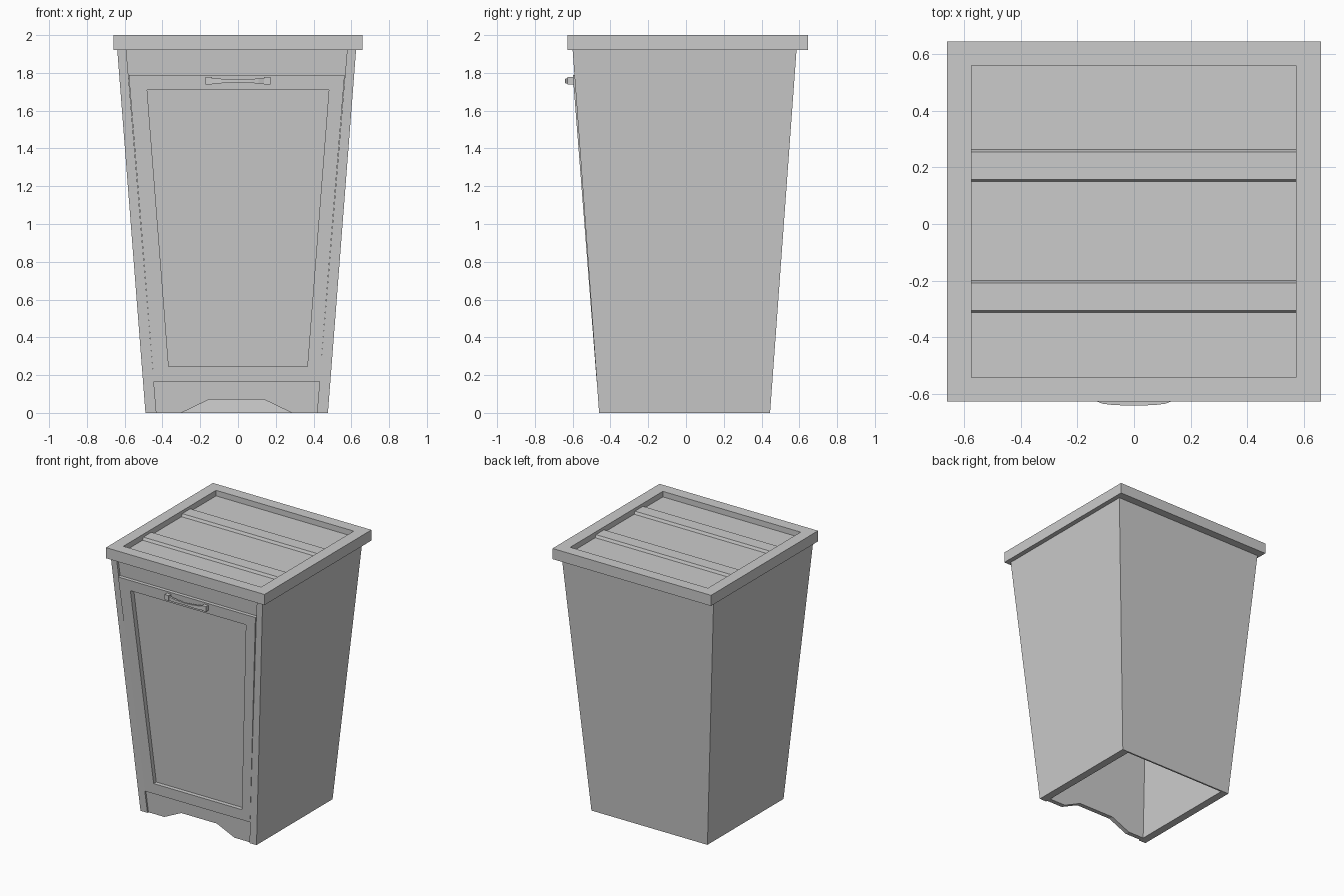
import bpy, bmesh

cube = bpy.data.objects.get("Cube")
if cube:
    bpy.data.objects.remove(cube, do_unlink=True)

grey = bpy.data.materials.new("light grey")
grey.use_nodes = True
colour = (0.6, 0.6, 0.6, 1)
grey.diffuse_color = colour
grey.node_tree.nodes["Principled BSDF"].inputs["Base Color"].default_value = colour

TOP = 1.92     # top of the tapered body
CX = -0.007    # sideways centre of the body


def front(z):
    return -0.46 - 0.14 * z / TOP


def finish(name, bm):
    bmesh.ops.recalc_face_normals(bm, faces=bm.faces)
    mesh = bpy.data.meshes.new(name)
    bm.to_mesh(mesh)
    bm.free()
    mesh.materials.append(grey)
    obj = bpy.data.objects.new(name, mesh)
    bpy.context.collection.objects.link(obj)


def loft(name, *loops, ring=False):
    """Skin between matching loops; cap both ends, or close into a ring."""
    bm = bmesh.new()
    rows = [[bm.verts.new(p) for p in loop] for loop in loops]
    n = len(rows[0])
    pairs = list(zip(rows, rows[1:]))
    if ring:
        pairs.append((rows[-1], rows[0]))
    for a, b in pairs:
        for i in range(n):
            j = (i + 1) % n
            bm.faces.new((a[i], a[j], b[j], b[i]))
    if not ring:
        bm.faces.new(rows[0])
        bm.faces.new(rows[-1])
    finish(name, bm)


def rect(x0, x1, y0, y1, z):
    return [(x0, y0, z), (x1, y0, z), (x1, y1, z), (x0, y1, z)]


def box(name, x0, x1, y0, y1, z0, z1):
    loft(name, rect(x0, x1, y0, y1, z0), rect(x0, x1, y0, y1, z1))


def on_front(outline, out, lean=0):
    """Place an x-z outline on the sloping front, moved outward."""
    return [(x, front(z) - out - lean * z, z) for x, z in outline]


def trapezoid(w0, z0, w1, z1, cx=CX):
    return [(cx - w0, z0), (cx + w0, z0), (cx + w1, z1), (cx - w1, z1)]


def inner(z):
    return 0.425 + 0.083 * z


# Tapered side walls and thin back
for side, name in ((-1, "right_wall"), (1, "left_wall")):
    loft(name, *[rect(CX + side * inner(z), CX + side * w, front(z), back, z)
                 for z, w, back in ((0, 0.483, 0.445), (TOP, 0.632, 0.585))])
loft("back_wall", rect(CX - 0.43, CX + 0.43, 0.433, 0.445, 0),
     rect(CX - 0.59, CX + 0.59, 0.573, 0.585, TOP))

# Top rail and kick board with a shaped cutout
rail = trapezoid(inner(1.77), 1.77, inner(TOP), TOP)
loft("top_rail", on_front(rail, -0.05), on_front(rail, -0.018))
w0, w1 = inner(0), inner(0.165)
kick = [(CX - w0, 0), (-0.3, 0), (-0.155, 0.07), (0.14, 0.07), (0.285, 0),
        (CX + w0, 0), (CX + w1, 0.165), (CX - w1, 0.165)]
loft("kick_board", on_front(kick, -0.045), on_front(kick, -0.012))

# Door frame with recessed panel
edge = trapezoid(inner(0.165), 0.165, inner(1.79) - 0.002, 1.79)
hole = trapezoid(0.367, 0.245, 0.481, 1.71, 0)
loft("door_frame", on_front(edge, -0.045), on_front(edge, 0, 0.005),
     on_front(hole, 0, 0.005), on_front(hole, -0.045), ring=True)
loft("door_panel", on_front(hole, -0.045), on_front(hole, -0.03))

# Bowed handle on two end blocks
for side, name in ((-1, "handle_right_block"), (1, "handle_left_block")):
    x = side * 0.155
    box(name, x - 0.017, x + 0.017, -0.627, -0.59, 1.738, 1.777)
sections = []
for i in range(9):
    t = i / 4 - 1
    y = -0.641 + 0.018 * t ** 4
    h = 0.007 + 0.008 * abs(t)
    sections.append([(0.145 * t, y + dy, 1.757 + dz) for dy, dz in
                     ((0, -h), (0.014, -h), (0.014, h), (0, h))])
loft("handle_bar", *sections)

# Lid rim, panel and raised battens
outer = (-0.66, 0.66, -0.628, 0.645)
inside = (-0.575, 0.572, -0.542, 0.56)
loft("lid_rim", rect(*outer, TOP), rect(*outer, 2), rect(*inside, 2),
     rect(*inside, TOP), ring=True)
box("lid_panel", *inside, TOP, 1.958)
for y, name in ((0.205, "back_batten"), (-0.258, "front_batten")):
    loft(name, rect(-0.575, 0.572, y - 0.059, y + 0.061, 1.95),
         rect(-0.575, 0.572, y - 0.047, y + 0.049, 1.978))
